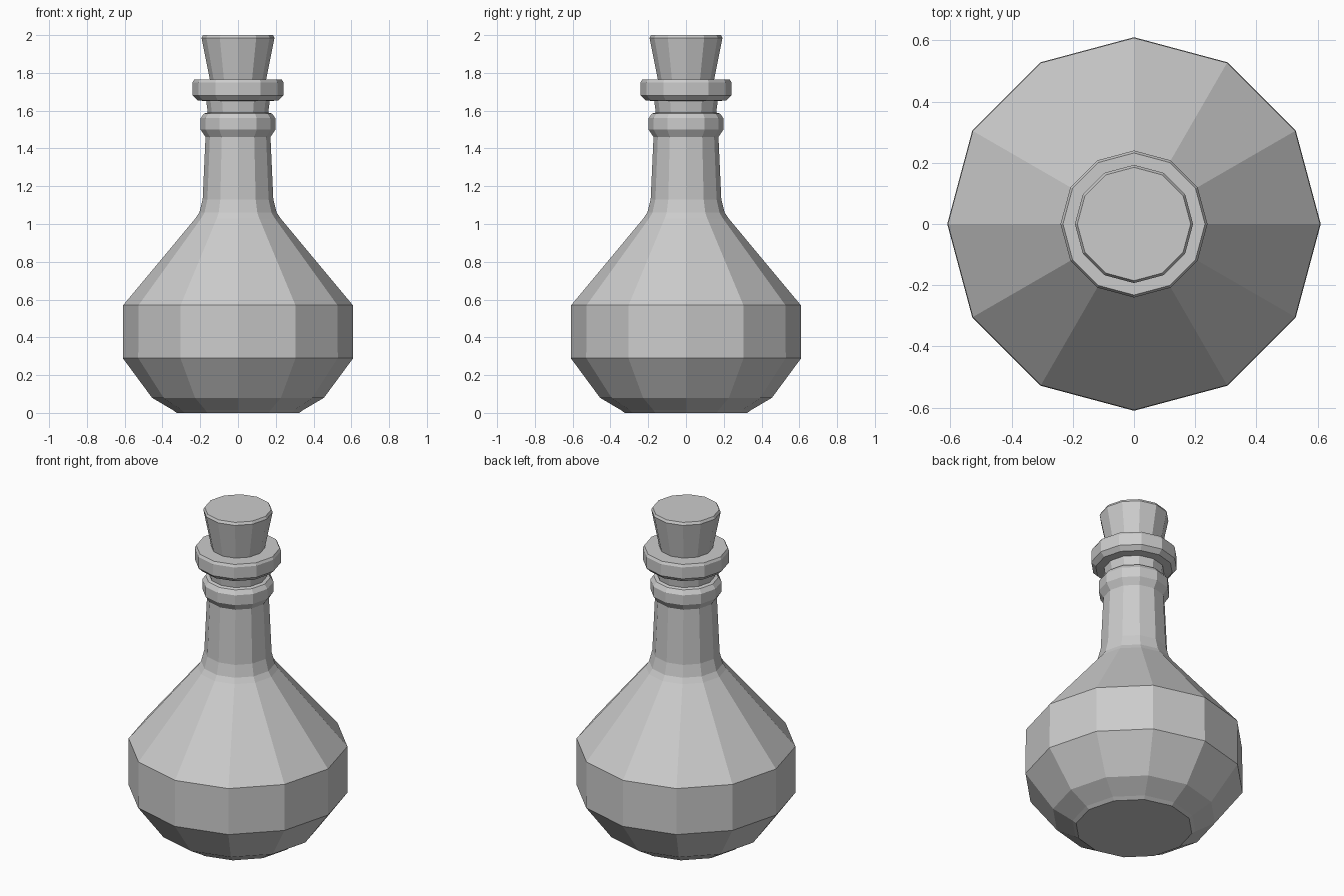
import bpy, bmesh
from math import cos, sin, pi

if "Cube" in bpy.data.objects:
    bpy.data.objects.remove(bpy.data.objects["Cube"])

SIDES = 12

def lathe(name, profile):
    """Revolve (radius, z) points into a closed, flat-faced solid."""
    bm = bmesh.new()
    rings = [[bm.verts.new((r * cos(2 * pi * i / SIDES), r * sin(2 * pi * i / SIDES), z))
              for i in range(SIDES)] for r, z in profile]
    for lo, hi in zip(rings, rings[1:]):
        for i in range(SIDES):
            j = (i + 1) % SIDES
            bm.faces.new((lo[i], lo[j], hi[j], hi[i]))
    bm.faces.new(rings[0][::-1])
    bm.faces.new(rings[-1])
    bmesh.ops.recalc_face_normals(bm, faces=bm.faces)
    mesh = bpy.data.meshes.new(name)
    bm.to_mesh(mesh)
    bm.free()
    obj = bpy.data.objects.new(name, mesh)
    bpy.context.collection.objects.link(obj)
    return obj

# Bottle: faceted belly, shoulder, neck with ring, and wide lip
lathe("bottle", [
    (0.325, 0.0), (0.345, 0.015), (0.455, 0.08), (0.61, 0.29), (0.608, 0.57),
    (0.225, 1.03), (0.205, 1.06), (0.187, 1.13), (0.172, 1.46),
    (0.198, 1.50), (0.198, 1.56), (0.18, 1.585), (0.16, 1.59), (0.168, 1.65),
    (0.215, 1.655), (0.24, 1.68), (0.24, 1.75), (0.232, 1.765), (0.14, 1.765),
])

# Cork: tapered stopper with a small bevel on top
lathe("cork", [(0.147, 1.755), (0.193, 1.985), (0.185, 2.0)])
